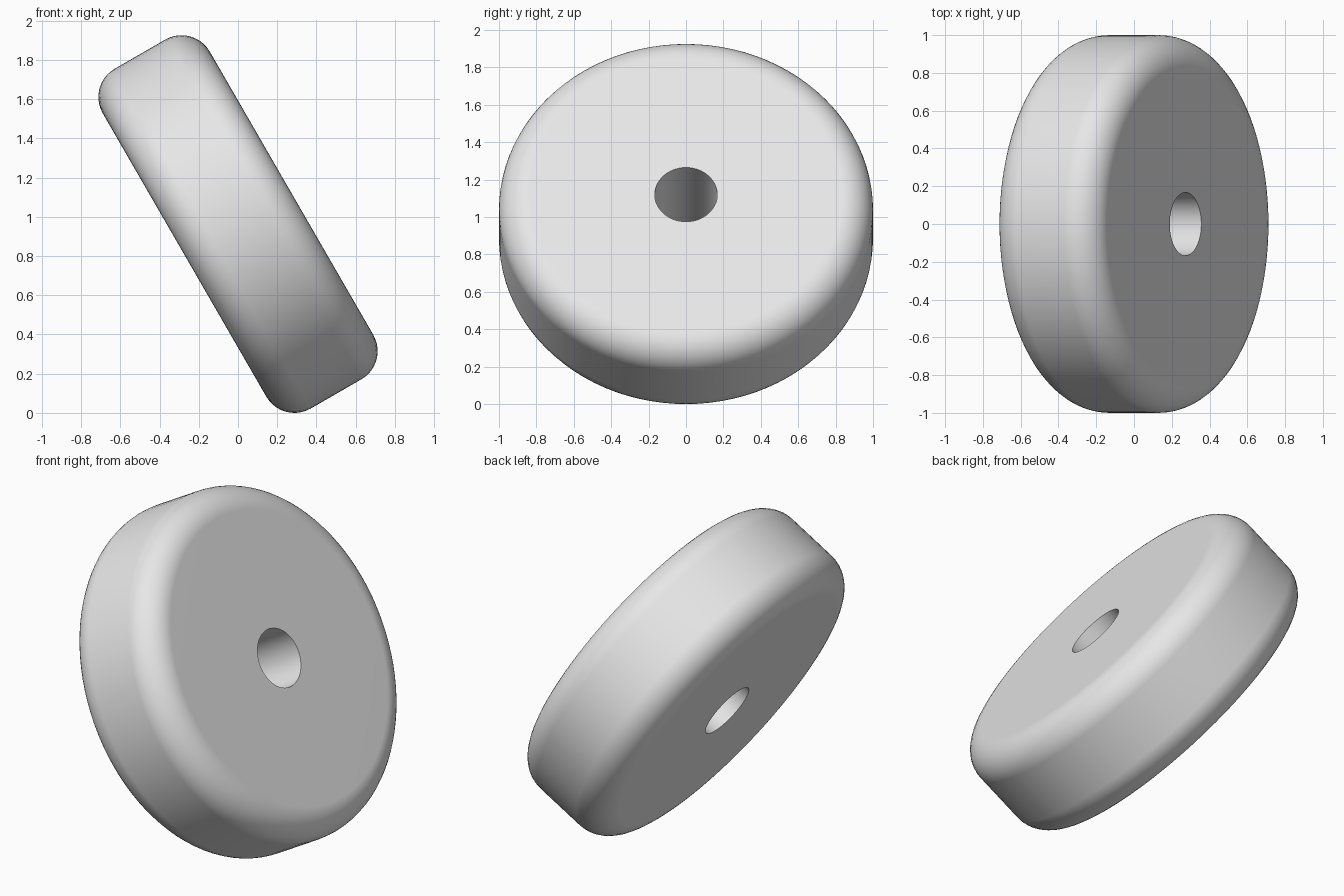
import bpy, bmesh
from math import sin, cos, pi, radians
from mathutils import Vector

RADIUS, HALF, FILLET, HOLE = 1.0, 0.315, 0.166, 0.167
STEPS, ARC = 96, 10
TILT = radians(60)

if "Cube" in bpy.data.objects:
    bpy.data.objects.remove(bpy.data.objects["Cube"], do_unlink=True)

grey = bpy.data.materials.new("light grey")
grey.use_nodes = True
grey.diffuse_color = (0.8, 0.8, 0.8, 1)
grey.node_tree.nodes["Principled BSDF"].inputs["Base Color"].default_value = grey.diffuse_color


def corner(start, side):
    """Quarter-circle fillet on the rim, above (1) or below (-1) the middle."""
    for i in range(ARC + 1):
        a = start + i / ARC * pi / 2
        yield Vector((RADIUS - FILLET + FILLET * cos(a), 0,
                      side * (HALF - FILLET) + FILLET * sin(a)))


# Half section of the disc: bore, bottom fillet, top fillet
profile = [Vector((HOLE, 0, HALF)), Vector((HOLE, 0, -HALF)),
           *corner(-pi / 2, -1), *corner(0, 1)]

# Revolve the section into a disc with a central bore
bm = bmesh.new()
verts = [bm.verts.new(p) for p in profile]
edges = [bm.edges.new((v, verts[i - 1])) for i, v in enumerate(verts)]
bmesh.ops.spin(bm, geom=verts + edges, cent=(0, 0, 0), axis=(0, 0, 1),
               angle=2 * pi, steps=STEPS, use_merge=True)
bmesh.ops.remove_doubles(bm, verts=bm.verts, dist=1e-4)
bmesh.ops.recalc_face_normals(bm, faces=bm.faces)
mesh = bpy.data.meshes.new("bored_disc")
bm.to_mesh(mesh)
bm.free()
mesh.materials.append(grey)

disc = bpy.data.objects.new("bored_disc", mesh)
bpy.context.collection.objects.link(disc)

# Lean the disc and rest its lower edge on the ground
disc.rotation_euler.y = TILT
disc.location.z = (RADIUS - FILLET) * sin(TILT) + (HALF - FILLET) * cos(TILT) + FILLET

# Smooth rim and bore, with crisp bore edges and flat faces
bpy.ops.object.select_all(action='DESELECT')
disc.select_set(True)
bpy.context.view_layer.objects.active = disc
bpy.ops.object.shade_smooth_by_angle(angle=radians(30))
weighted = disc.modifiers.new("flat_face_normals", 'WEIGHTED_NORMAL')
weighted.keep_sharp = True
